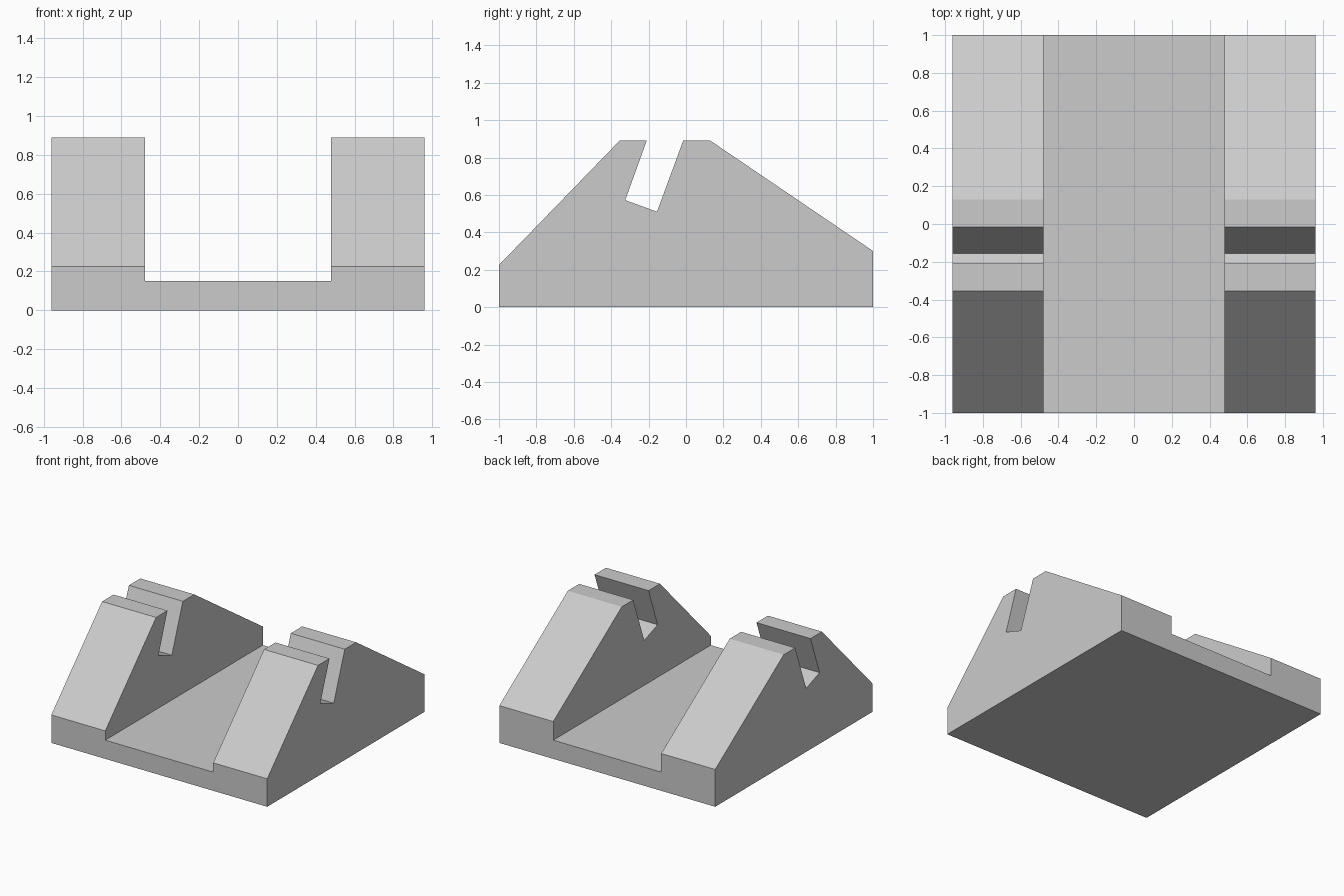
import bpy
import bmesh

cube = bpy.data.objects.get("Cube")
if cube:
    bpy.data.objects.remove(cube, do_unlink=True)

HALF_WIDTH, CHANNEL_HALF, FLOOR = 0.96, 0.48, 0.15


def make_material(name, color):
    mat = bpy.data.materials.new(name)
    mat.use_nodes = True
    mat.diffuse_color = color
    mat.node_tree.nodes["Principled BSDF"].inputs["Base Color"].default_value = color
    return mat


def extrude_profile(name, points, half_width):
    """Extrude a closed (y, z) outline symmetrically along x."""
    bm = bmesh.new()
    face = bm.faces.new([bm.verts.new((-half_width, y, z)) for y, z in points])
    result = bmesh.ops.extrude_face_region(bm, geom=[face])
    moved = [g for g in result["geom"] if isinstance(g, bmesh.types.BMVert)]
    bmesh.ops.translate(bm, verts=moved, vec=(2 * half_width, 0, 0))
    bmesh.ops.recalc_face_normals(bm, faces=bm.faces)
    mesh = bpy.data.meshes.new(name)
    bm.to_mesh(mesh)
    bm.free()
    obj = bpy.data.objects.new(name, mesh)
    bpy.context.collection.objects.link(obj)
    return obj


# Stand body: sloped sides with a tilted slot in the crest
outline = [
    (-1, 0), (1, 0), (1, 0.30), (0.13, 0.89),
    (-0.015, 0.89), (-0.155, 0.51), (-0.325, 0.572), (-0.21, 0.89),
    (-0.355, 0.89), (-1, 0.225),
]
stand = extrude_profile("slotted_stand", outline, HALF_WIDTH)
stand.data.materials.append(make_material("light grey", (0.6, 0.6, 0.6, 1)))

# Channel cut through the middle, leaving a flat base and two side supports
channel = extrude_profile(
    "channel_cutter", [(-2, FLOOR), (2, FLOOR), (2, 2), (-2, 2)], CHANNEL_HALF)
channel.hide_render = True
cut = stand.modifiers.new("channel", "BOOLEAN")
cut.operation = "DIFFERENCE"
cut.solver = "EXACT"
cut.object = channel
bpy.context.view_layer.objects.active = stand
stand.select_set(True)
bpy.ops.object.modifier_apply(modifier=cut.name)
bpy.data.objects.remove(channel, do_unlink=True)
